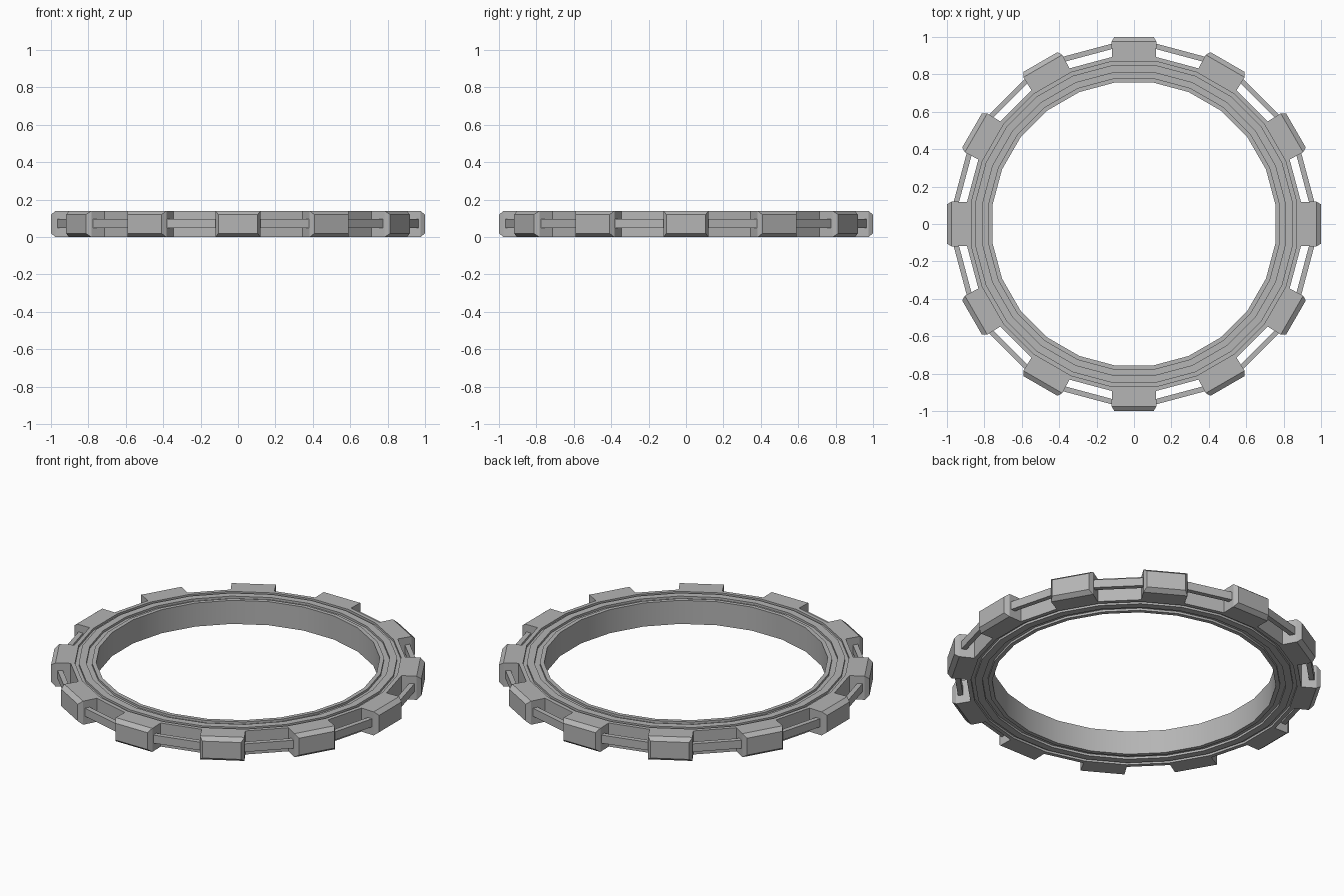
import bpy, bmesh, math
from mathutils import Matrix

if "Cube" in bpy.data.objects:
    bpy.data.objects.remove(bpy.data.objects["Cube"])

SIDES = 24
H = 0.14
HALF = math.pi / SIDES

grey = bpy.data.materials.new("mid_grey")
grey.diffuse_color = (0.46, 0.46, 0.46, 1)
grey.use_nodes = True
grey.node_tree.nodes["Principled BSDF"].inputs["Base Color"].default_value = grey.diffuse_color


def finish(bm, name):
    bmesh.ops.recalc_face_normals(bm, faces=bm.faces)
    me = bpy.data.meshes.new(name)
    bm.to_mesh(me)
    bm.free()
    me.materials.append(grey)
    ob = bpy.data.objects.new(name, me)
    bpy.context.collection.objects.link(ob)
    return ob


def section(bm, x, w, z0, z1, angle):
    """Four corner vertices of an upright rectangle facing outward at angle."""
    turn = Matrix.Rotation(angle, 3, 'Z')
    corners = [(x, -w, z1), (x, -w, z0), (x, w, z0), (x, w, z1)]
    return [bm.verts.new(turn @ Matrix.Translation(c).to_translation()) for c in corners]


def bridge(bm, rings):
    for a, b in zip(rings, rings[1:]):
        for i in range(4):
            j = (i + 1) % 4
            bm.faces.new((a[i], a[j], b[j], b[i]))


# Ring with two grooves on each face: (flat-to-centre radius, z), mirrored below
G = H - 0.013
upper = [(0.757, H), (0.78, H), (0.78, G), (0.81, G), (0.81, H),
         (0.85, H), (0.85, G), (0.87, G), (0.87, H), (0.893, H)]
profile = upper + [(r, H - z) for r, z in reversed(upper)]
outer = len(upper) - 1
bm = bmesh.new()
loops = []
for k in range(SIDES):
    a = HALF * (2 * k + 1)
    loops.append([bm.verts.new((r / math.cos(HALF) * math.cos(a),
                                r / math.cos(HALF) * math.sin(a), z))
                  for r, z in profile])
for k in range(SIDES):
    p, q = loops[k], loops[(k + 1) % SIDES]
    for i in range(len(profile)):
        j = (i + 1) % len(profile)
        if i == outer and k % 2:
            # Every other outer facet grows into a block with a chamfered end
            a = HALF * (2 * k + 2)
            base = [p[i], p[j], q[j], q[i]]
            shoulder = section(bm, 0.975, 0.12, 0, H, a)
            end = section(bm, 1.0, 0.105, 0.02, H - 0.02, a)
            bridge(bm, [base, shoulder, end])
            bm.faces.new(end)
        else:
            bm.faces.new((p[i], p[j], q[j], q[i]))
ring = finish(bm, "ring_with_blocks")
# Soft shading round the ring walls, sharp at steps and chamfers
ring.data.shade_smooth()
ring.data.set_sharp_from_angle(angle=math.radians(25))

# Slim rails joining neighbouring blocks
for n in range(12):
    a = math.pi / 12 + n * math.pi / 6
    bm = bmesh.new()
    rings = [section(bm, x, 0.135, 0.048, 0.096, a) for x in (0.934, 0.962)]
    bridge(bm, rings)
    for r in rings:
        bm.faces.new(r)
    finish(bm, f"rail_{n + 1}")
